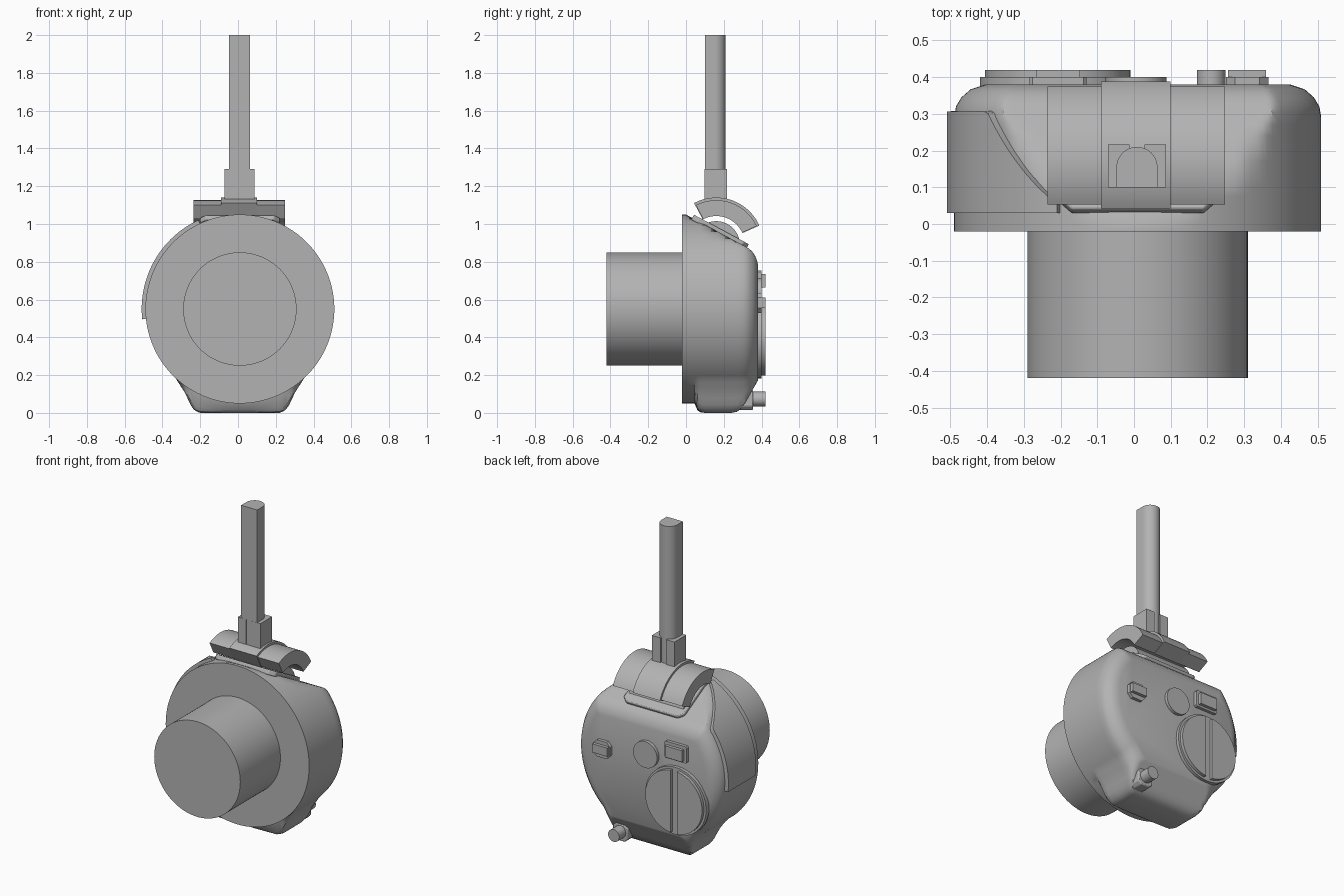
import bpy, bmesh
from math import sin, cos, pi, radians, sqrt

if "Cube" in bpy.data.objects:
    bpy.data.objects.remove(bpy.data.objects["Cube"])

grey = bpy.data.materials.new("plain_grey")
grey.use_nodes = True
grey.diffuse_color = (0.45, 0.45, 0.45, 1)
grey.node_tree.nodes["Principled BSDF"].inputs["Base Color"].default_value = grey.diffuse_color

CX, CZ, R = 0.01, 0.55, 0.5     # body axis and radius
HY, HZ = 0.16, 0.89             # hinge axis


def finish(name, bm, bevel=0):
    bmesh.ops.recalc_face_normals(bm, faces=bm.faces)
    mesh = bpy.data.meshes.new(name)
    bm.to_mesh(mesh)
    bm.free()
    ob = bpy.data.objects.new(name, mesh)
    bpy.context.collection.objects.link(ob)
    mesh.materials.append(grey)
    bpy.ops.object.select_all(action="DESELECT")
    bpy.context.view_layer.objects.active = ob
    ob.select_set(True)
    bpy.ops.object.shade_smooth_by_angle(angle=radians(32))
    if bevel:
        mod = ob.modifiers.new("soft_edges", "BEVEL")
        mod.width, mod.segments = bevel, 2
    return ob


def loft(name, rings, closed=False, bevel=0):
    """Skin equal-length rings of points, with a cap at each end."""
    bm = bmesh.new()
    rows = [[bm.verts.new(p) for p in ring] for ring in rings]
    n = len(rows[0])
    for a, b in zip(rows, rows[1:]):
        for i in range(n):
            j = (i + 1) % n
            bm.faces.new((a[i], a[j], b[j], b[i]))
    bm.faces.new(rows[0])
    bm.faces.new(rows[-1])
    return finish(name, bm, bevel)


def prism(name, pts, axis, lo, hi, bevel=0):
    """Extrude a 2D outline along x, y or z."""
    place = {"x": lambda p, d: (d, p[0], p[1]),
             "y": lambda p, d: (p[0], d, p[1]),
             "z": lambda p, d: (p[0], p[1], d)}[axis]
    return loft(name, [[place(p, d) for p in pts] for d in (lo, hi)], bevel=bevel)


def arc(cx, cy, r, start, end, n=32):
    return [(cx + r * cos(radians(start + (end - start) * i / n)),
             cy + r * sin(radians(start + (end - start) * i / n))) for i in range(n + 1)]


def circle(cx, cy, r, n=64):
    return arc(cx, cy, r, 0, 360, n)[:-1]


def rect(x0, x1, y0, y1, cut=0):
    if not cut:
        return [(x0, y0), (x1, y0), (x1, y1), (x0, y1)]
    return [(x0 + cut, y0), (x1 - cut, y0), (x1, y0 + cut), (x1, y1 - cut),
            (x1 - cut, y1), (x0 + cut, y1), (x0, y1 - cut), (x0, y0 + cut)]


def lerp_table(table, v):
    for (a, fa), (b, fb) in zip(table, table[1:]):
        if v <= b:
            return fa + (fb - fa) * max(0, v - a) / (b - a)
    return table[-1][1]


# Body: round housing with sloped top, flared foot and rounded back
foot = [(0, 0), (0.21, 0), (0.24, 0.012), (0.26, 0.04), (0.29, 0.105), (0.34, 0.183)]
foot_blend = [(0.045, 0), (0.06, 0.7), (0.075, 0.93), (0.1, 1)]
shrink = [(0.29, 1), (0.32, 0.99), (0.345, 0.96), (0.367, 0.91), (0.38, 0.83)]
roof = [(-0.02, 1.06), (0, 1.05), (0.33, 0.873), (0.355, 0.85), (0.372, 0.82), (0.38, 0.79)]
floor = [(0.24, 0), (0.27, 0.006), (0.3, 0.03), (0.38, 0.17)]


def body_ring(y):
    ring = []
    for i in range(160):
        a = 2 * pi * i / 160
        x, z = R * cos(a), CZ + R * sin(a)
        if z < 0.183:
            z += (min(z, lerp_table(foot, abs(x))) - z) * lerp_table(foot_blend, y)
        s = lerp_table(shrink, y)
        x, z = x * s, CZ + (z - CZ) * s
        z = min(max(z, lerp_table(floor, y)), lerp_table(roof, y))
        ring.append((CX + x, y, z))
    return ring


stations = [-0.02, 0, 0.045, 0.06, 0.075, 0.1, 0.17, 0.24, 0.27, 0.29, 0.305,
            0.32, 0.333, 0.345, 0.357, 0.367, 0.374, 0.38]
loft("body", [body_ring(y) for y in stations])
prism("snout", circle(CX, CZ, 0.3, 96), "y", -0.42, -0.02)

# Side cover: thin curved shell that follows the sloped top
sections = []
for i in range(41):
    a = radians(186 - 71 * i / 40)
    z = CZ + R * sin(a)
    y1 = max(0.035, min(0.31, (1.037 - z) / 0.58))
    sections.append([(CX + r * cos(a), y, CZ + r * sin(a))
                     for r, y in ((0.48, 0.03), (0.52, 0.03), (0.52, y1 - 0.004), (0.48, y1))])
loft("side_cover", sections)

# Hinge: plate on the slope, roller and curved saddle
plate = prism("hinge_plate", rect(-0.2, 0.22, -0.165, 0.165, 0.03), "z", -0.015, 0.015, 0.006)
plate.location = (0, 0.18, 0.958)
plate.rotation_euler.x = radians(-28.2)
prism("hinge_roller", circle(HY, HZ, 0.125), "x", -0.18, 0.2)


def saddle(name, r, lo, hi, a0, a1):
    pts = arc(HY, HZ, r, a0, a1) + arc(HY, HZ, 0.152, a1, a0)
    prism(name, pts, "x", lo, hi)


saddle("saddle_wings", 0.236, -0.235, 0.248, 25, 117)
saddle("saddle_band", 0.25, -0.09, 0.1, 24, 118)

# Stem: D-shaped rod held by two clamp blocks
rod = [(-0.048, 0.1), (0.064, 0.1)] + arc(0.008, 0.154, 0.056, 0, 180, 24)
prism("stem_rod", rod, "z", 1.08, 2)
for side, lo, hi in (("right", -0.071, -0.012), ("left", 0.028, 0.087)):
    prism("stem_clamp_" + side, rect(lo, hi, 0.099, 0.216), "z", 1.08, 1.29)

# Back dial: base ring and two half discs with a groove between
DX, DZ = -0.208, 0.395
prism("dial_base", circle(DX, DZ, 0.212), "y", 0.37, 0.4)
for side, start in (("left", -84), ("right", 96)):
    prism("dial_half_" + side, arc(DX, DZ, 0.198, start + 0.5, start + 167.5), "y", 0.39, 0.42)

# Back buttons
prism("round_button", circle(0.005, 0.63, 0.083), "y", 0.37, 0.4)
prism("wide_button_base", rect(-0.285, -0.13, 0.65, 0.755, 0.008), "y", 0.37, 0.4)
prism("wide_button", rect(-0.265, -0.147, 0.663, 0.735), "y", 0.39, 0.42)
prism("small_button_base", rect(0.25, 0.367, 0.53, 0.635, 0.025), "y", 0.37, 0.4)
prism("small_button", rect(0.256, 0.36, 0.558, 0.612), "y", 0.39, 0.42)

# Peg at the foot
prism("peg_boss", rect(0.16, 0.262, 0.015, 0.12, 0.02), "y", 0.22, 0.355, 0.006)
prism("peg", circle(0.21, 0.073, 0.039, 32), "y", 0.34, 0.42)
